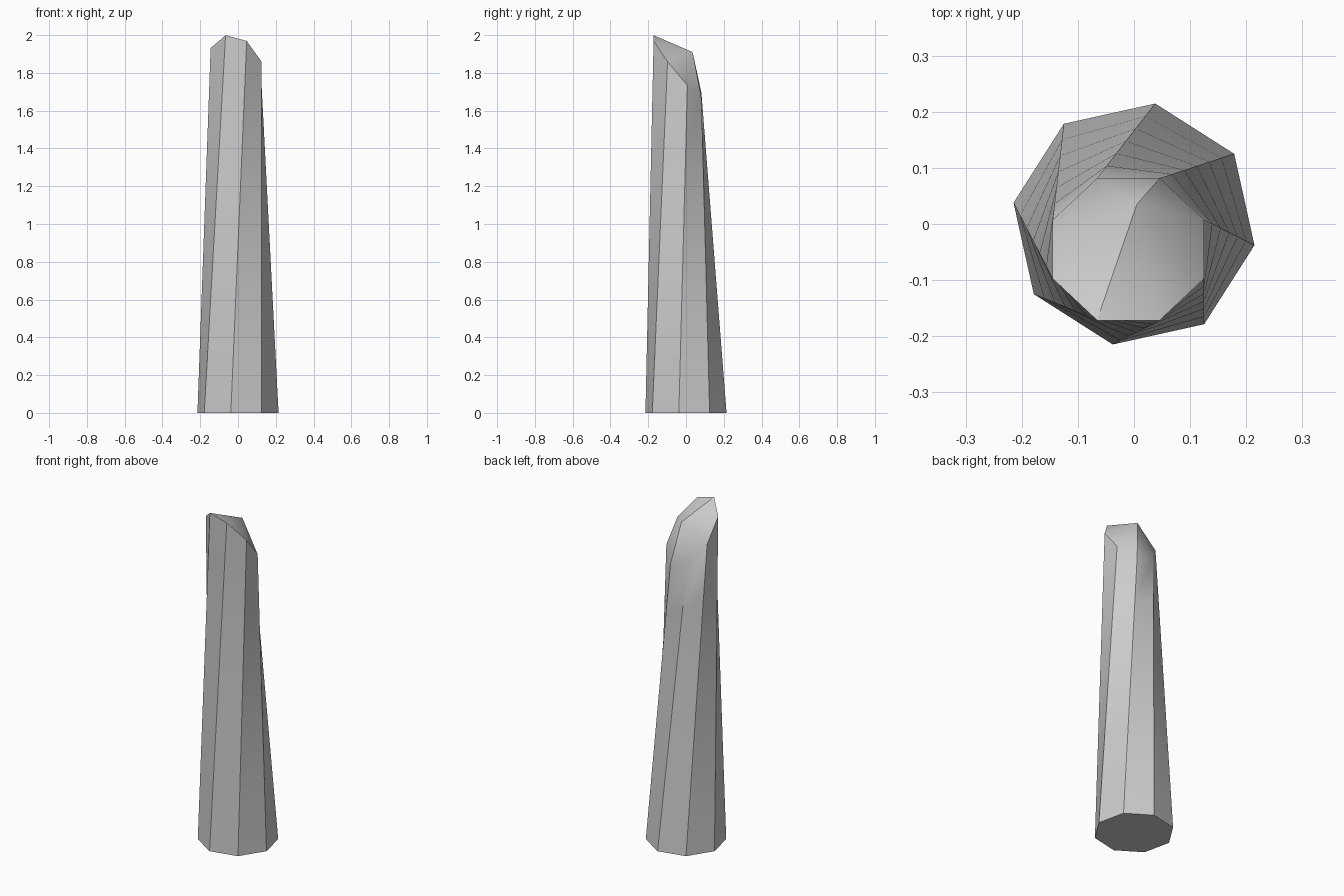
import bpy, bmesh, math
from mathutils import Vector

if "Cube" in bpy.data.objects:
    bpy.data.objects.remove(bpy.data.objects["Cube"])

SIDES, RINGS = 8, 6
bm = bmesh.new()

# Wide base octagon and a narrower, rotated, obliquely cut top octagon
base, top = [], []
for i in range(SIDES):
    a = math.radians(-145 + 45 * i)
    b = math.radians(-112.5 + 45 * i)
    base.append(Vector((0.218 * math.cos(a), 0.218 * math.sin(a), 0)))
    x = -0.01 + 0.146 * math.cos(b)
    y = -0.045 + 0.137 * math.sin(b)
    top.append(Vector((x, y, 2.0 - 0.27 * (x + 0.066) - 1.2 * (y + 0.172))))

# Straight-edged twisted shaft
rings = [[bm.verts.new(p.lerp(q, k / RINGS)) for p, q in zip(base, top)]
         for k in range(RINGS + 1)]
for lo, hi in zip(rings, rings[1:]):
    for i in range(SIDES):
        j = (i + 1) % SIDES
        bm.faces.new((lo[i], lo[j], hi[j], hi[i]))

# Broken tip: faceted fan to an off-centre peak
peak = bm.verts.new((0.005, 0.035, 1.91))
for i in range(SIDES):
    bm.faces.new((rings[-1][i], rings[-1][(i + 1) % SIDES], peak))

# Flat underside
bm.faces.new(rings[0][::-1])
bmesh.ops.recalc_face_normals(bm, faces=bm.faces)

mesh = bpy.data.meshes.new("crystal_column")
bm.to_mesh(mesh)
bm.free()
column = bpy.data.objects.new("crystal_column", mesh)
bpy.context.collection.objects.link(column)
bpy.context.view_layer.objects.active = column
column.select_set(True)
bpy.ops.object.shade_smooth_by_angle(angle=math.radians(30))
